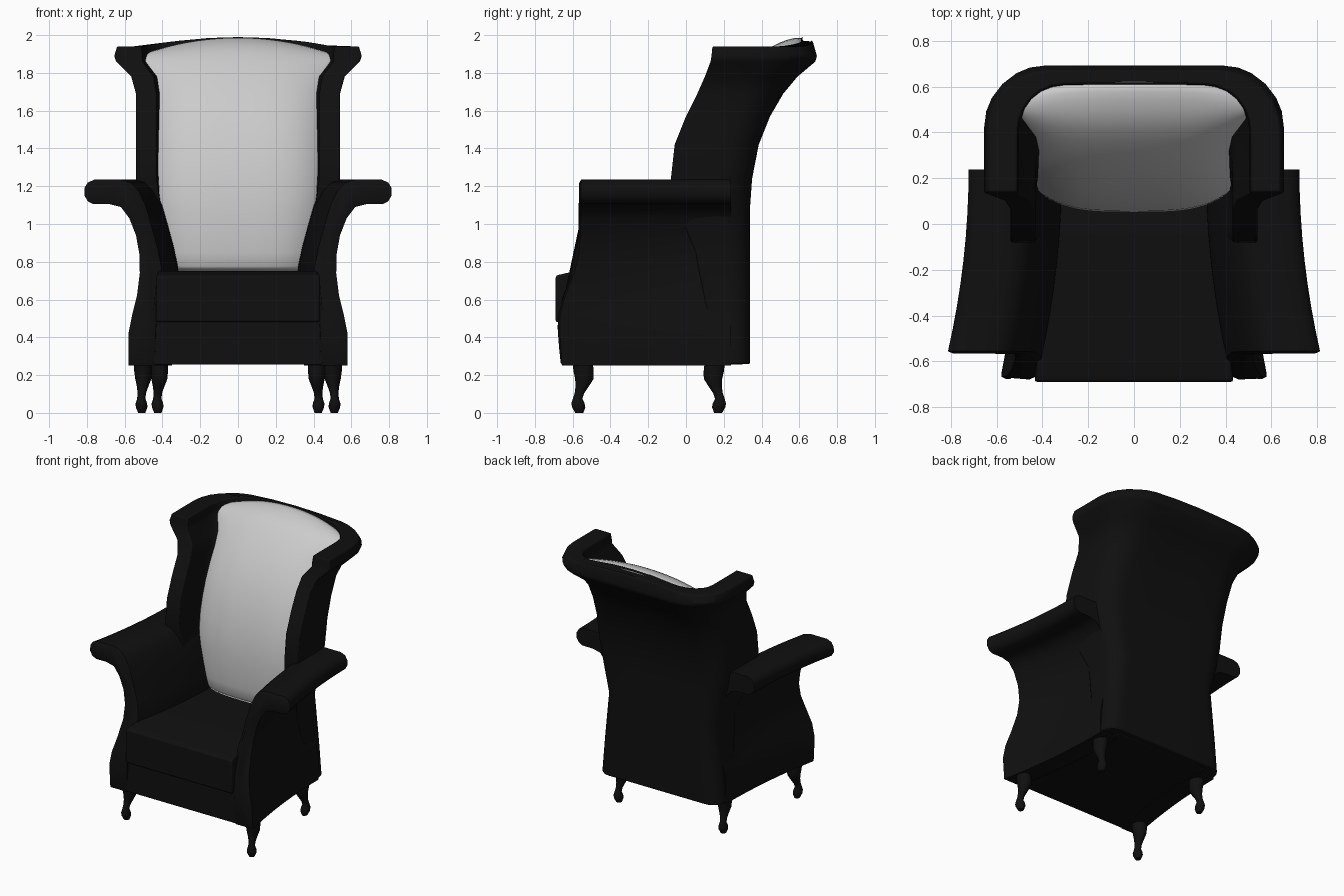
import bpy, bmesh, math

if "Cube" in bpy.data.objects:
    bpy.data.objects.remove(bpy.data.objects["Cube"])

black = bpy.data.materials.new("black_leather")
black.diffuse_color = (0.005, 0.005, 0.005, 1)
black.use_nodes = True
black.node_tree.nodes["Principled BSDF"].inputs["Base Color"].default_value = black.diffuse_color


def finish(name, bm, mat=black, angle=40):
    bmesh.ops.recalc_face_normals(bm, faces=bm.faces)
    me = bpy.data.meshes.new(name)
    bm.to_mesh(me)
    bm.free()
    ob = bpy.data.objects.new(name, me)
    bpy.context.collection.objects.link(ob)
    if mat:
        me.materials.append(mat)
    bpy.ops.object.select_all(action='DESELECT')
    ob.select_set(True)
    bpy.context.view_layer.objects.active = ob
    bpy.ops.object.shade_smooth_by_angle(angle=math.radians(angle))
    return ob


def bevel(ob, width, segments=3):
    m = ob.modifiers.new("bevel", 'BEVEL')
    m.width, m.segments = width, segments
    m.limit_method, m.angle_limit = 'ANGLE', math.radians(50)


def loft(rings):
    """Skin closed rings of points and cap both ends; returns bmesh and first cap."""
    bm = bmesh.new()
    vs = [[bm.verts.new(p) for p in ring] for ring in rings]
    n = len(vs[0])
    for a, b in zip(vs, vs[1:]):
        for i in range(n):
            bm.faces.new((a[i], a[(i + 1) % n], b[(i + 1) % n], b[i]))
    cap = bm.faces.new(vs[0])
    bm.faces.new(vs[-1])
    return bm, cap


def interp(table, z):
    for (z0, y0), (z1, y1) in zip(table, table[1:]):
        if z <= z1:
            return y0 + (y1 - y0) * (z - z0) / (z1 - z0)
    return table[-1][1]


# Arms: scrolled front profile (x, z), narrowing in a curve towards the back
arm_profile = [(.44, .25), (.58, .25), (.58, .34), (.58, .42), (.56, .52), (.535, .62),
               (.52, .74), (.522, .84), (.54, .94), (.575, 1.03), (.62, 1.09), (.68, 1.105),
               (.765, 1.105), (.795, 1.12), (.813, 1.15), (.813, 1.19), (.795, 1.22),
               (.76, 1.235), (.62, 1.235), (.57, 1.22), (.53, 1.18), (.49, 1.1),
               (.455, .98), (.425, .87), (.405, .77), (.42, .6), (.435, .45)]
arm_front = [(.25, -.655), (.48, -.672), (.56, -.66), (.66, -.625), (.75, -.588),
             (.87, -.56), (1.24, -.555)]
for side, label in ((1, "right"), (-1, "left")):
    rings = []
    for k in range(9):
        u = k / 8
        shift = .09 * (1 - (1 - u) ** 2)
        rings.append([(side * (x - shift), interp(arm_front, z) * (1 - u) + .238 * u, z)
                      for x, z in arm_profile])
    bm, cap = loft(rings)
    bmesh.ops.recalc_face_normals(bm, faces=bm.faces)
    bmesh.ops.inset_region(bm, faces=[cap], thickness=.022, depth=.01)
    finish(label + "_arm", bm)

# Back shell with wings: U-shaped plan lofted upwards
# z, outer x, back y, wing front y, corner radius, side thickness, back thickness
levels = [(.26, .49, .34, .15, .10, .10, .10), (.5, .47, .34, .12, .10, .10, .10),
          (.85, .44, .34, .05, .11, .10, .10), (1.1, .51, .34, -.05, .14, .10, .10),
          (1.24, .54, .35, -.08, .16, .11, .10), (1.42, .54, .385, -.06, .17, .11, .10),
          (1.57, .54, .445, .0, .19, .11, .10), (1.69, .54, .515, .06, .21, .11, .10),
          (1.78, .565, .59, .1, .24, .12, .10), (1.86, .645, .685, .13, .27, .14, .09),
          (1.89, .655, .693, .135, .27, .15, .09), (1.94, .64, .67, .14, .27, .13, .06)]


def u_line(xo, yb, yf, r):
    half = [(xo, yf), (xo, (yf + yb - r) / 2)]
    half += [(xo - r + r * math.cos(a), yb - r + r * math.sin(a))
             for a in (math.pi / 2 * i / 6 for i in range(7))]
    half += [((xo - r) * .5, yb)]
    return half + [(0, yb)] + [(-x, y) for x, y in reversed(half)]


rings = []
for z, xo, yb, yf, r, tx, ty in levels:
    top = z > 1.93
    outer = u_line(xo, yb, yf, r)
    inner = u_line(xo - tx, yb - ty, yf, r * .75)

    def crest(x, h):
        return z + (max(0, h * (1 - (x / .5) ** 2)) if top else 0)
    rings.append([(x, y, crest(x, .03)) for x, y in outer] +
                 [(x, y, crest(x, .05)) for x, y in reversed(inner)])
bm, _ = loft(rings)
bevel(finish("back_shell", bm), .012, 2)

# Back cushion: z at side, z at centre, half width, y at centre, y at side
rows = [(.74, .74, .36, .06, .13), (.95, .95, .39, .05, .13), (1.15, 1.15, .43, .05, .14),
        (1.4, 1.4, .432, .1, .2), (1.58, 1.6, .432, .18, .27), (1.71, 1.75, .438, .27, .35),
        (1.82, 1.87, .475, .37, .43), (1.88, 1.945, .508, .45, .48),
        (1.9, 1.98, .513, .54, .51), (1.9, 1.998, .50, .62, .56)]
bm = bmesh.new()
N = 14
grid = []
for zs, zc, w, yc, ys in rows:
    line = []
    for i in range(N + 1):
        u = math.sin((i / N * 2 - 1) * math.pi / 2)
        line.append(bm.verts.new((u * w, yc + (ys - yc) * abs(u) ** 4,
                                  zc + (zs - zc) * u * u)))
    grid.append(line)
for a, b in zip(grid, grid[1:]):
    for i in range(N):
        bm.faces.new((a[i], a[i + 1], b[i + 1], b[i]))
ob = finish("back_cushion", bm, None, 60)
m = ob.modifiers.new("thickness", 'SOLIDIFY')
m.thickness, m.offset = .05, -1
m = ob.modifiers.new("smooth", 'SUBSURF')
m.levels = m.render_levels = 1


# Seat cushion and base: boxes tapered towards the back
def tapered_box(name, yf, yb, wf, wb, z0, ztop_front, ztop_back, width):
    bm, _ = loft([[(-w, y, z0), (w, y, z0), (w, y, zt), (-w, y, zt)]
                  for y, w, zt in ((yf, wf, ztop_front), (yf + .1, wf - .012, ztop_back),
                                   (yb, wb, ztop_back))])
    bevel(finish(name, bm), width)


tapered_box("seat_cushion", -.69, .2, .435, .34, .48, .727, .75, .012)
tapered_box("seat_base", -.66, .3, .45, .38, .255, .5, .5, .006)

# Cabriole legs: z, sideways bend, radius
leg = [(.29, 0, .055), (.22, .008, .055), (.18, .012, .05), (.14, .0, .036), (.105, -.014, .026),
       (.075, -.024, .026), (.05, -.022, .036), (.03, -.018, .036), (.0, -.015, .022)]
for name, lx, ly, d in (("front", .505, -.55, 1), ("back", .42, .155, -1)):
    for side, label in ((1, "right"), (-1, "left")):
        rings = [[(side * (lx - .3 * b + r * .85 * math.cos(a)), ly + d * b + r * math.sin(a), z)
                  for a in (math.tau * i / 14 for i in range(14))] for z, b, r in leg]
        finish(f"{label}_{name}_leg", loft(rings)[0], angle=50)
